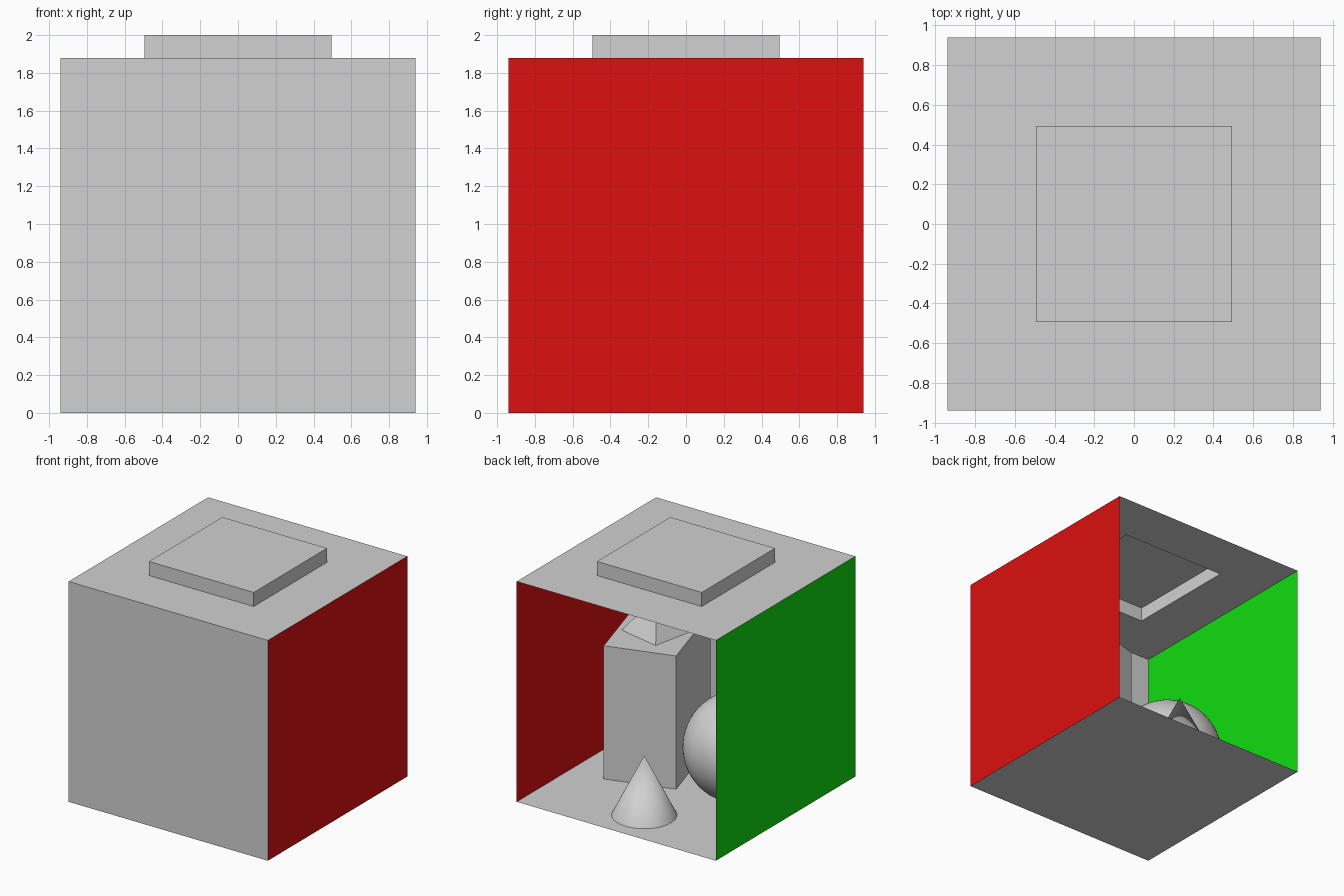
import bpy, bmesh, math
from mathutils import Matrix, Vector

if "Cube" in bpy.data.objects:
    bpy.data.objects.remove(bpy.data.objects["Cube"])

H = 0.94          # half width of the room
TOP = 1.88        # ceiling height


def material(name, r, g, b):
    m = bpy.data.materials.new(name)
    m.diffuse_color = (r, g, b, 1)
    m.use_nodes = True
    m.node_tree.nodes["Principled BSDF"].inputs["Base Color"].default_value = m.diffuse_color
    return m


grey = material("grey", 0.64, 0.64, 0.64)
red = material("red", 0.72, 0.005, 0.005)
green = material("green", 0.005, 0.72, 0.005)


def add_object(name, bm, mat, loc=(0, 0, 0), turn=0):
    bmesh.ops.transform(bm, matrix=Matrix.Rotation(math.radians(turn), 4, 'Z'), verts=bm.verts)
    mesh = bpy.data.meshes.new(name)
    bm.to_mesh(mesh)
    bm.free()
    mesh.materials.append(mat)
    ob = bpy.data.objects.new(name, mesh)
    ob.location = loc
    bpy.context.collection.objects.link(ob)
    return ob


def sheet(origin, normal):
    """Square single-sided panel with the given outward normal."""
    bm = bmesh.new()
    rot = Vector(normal).to_track_quat('Z', 'Y').to_matrix().to_4x4()
    bmesh.ops.create_grid(bm, x_segments=1, y_segments=1, size=H,
                          matrix=Matrix.Translation(origin) @ rot)
    return bm


def smooth(ob):
    for p in ob.data.polygons:
        p.use_smooth = len(p.vertices) <= 4


# Room panels, open at the back
add_object("floor", sheet((0, 0, 0), (0, 0, 1)), grey)
add_object("front_wall", sheet((0, -H, H), (0, -1, 0)), grey)
add_object("right_wall", sheet((H, 0, H), (1, 0, 0)), red)
add_object("left_wall", sheet((-H, 0, H), (-1, 0, 0)), green)

# Ceiling with a raised light well, hollow from below
bm = sheet((0, 0, TOP), (0, 0, 1))
well = bm.faces[:]
bmesh.ops.inset_region(bm, faces=well, thickness=H - 0.31, use_boundary=True)
well = [f for f in bm.faces if all(abs(v.co.x) < 0.5 for v in f.verts)]
ext = bmesh.ops.extrude_face_region(bm, geom=well)
bmesh.ops.translate(bm, vec=(0, 0, 2 - TOP),
                    verts=[g for g in ext["geom"] if isinstance(g, bmesh.types.BMVert)])
old = [f for f in well if f.is_valid and f.calc_center_median().z < TOP + 0.01]
if old:
    bmesh.ops.delete(bm, geom=old, context='FACES_ONLY')
add_object("ceiling_with_light_well", bm, grey)

# Tall block
bm = bmesh.new()
bmesh.ops.create_cube(bm, size=1)
bmesh.ops.scale(bm, vec=(0.59, 0.84, 1.137), verts=bm.verts)
add_object("tall_block", bm, grey, (0.465, -0.275, 1.137 / 2), 16.5)

# Pyramid on the block
bm = bmesh.new()
bmesh.ops.create_cone(bm, cap_ends=True, segments=4, radius1=0.385 / math.sqrt(2),
                      radius2=0, depth=0.3,
                      matrix=Matrix.Rotation(math.radians(45), 4, 'Z'))
bmesh.ops.remove_doubles(bm, verts=bm.verts, dist=1e-4)
# align the base edges with the axes before the final turn
v = max(bm.verts, key=lambda w: w.co.xy.length)
skew = math.degrees(math.atan2(v.co.y, v.co.x)) - 45
add_object("pyramid", bm, grey, (0.45, -0.25, 1.137 + 0.15), -12 - skew)

# Cone near the opening
bm = bmesh.new()
bmesh.ops.create_cone(bm, cap_ends=True, segments=64, radius1=0.253, radius2=0, depth=0.506)
bmesh.ops.remove_doubles(bm, verts=bm.verts, dist=1e-4)
smooth(add_object("cone", bm, grey, (-0.005, 0.57, 0.253)))

# Ball beside the left wall
bm = bmesh.new()
bmesh.ops.create_uvsphere(bm, u_segments=64, v_segments=32, radius=0.44)
smooth(add_object("ball", bm, grey, (-0.435, -0.10, 0.44)))
